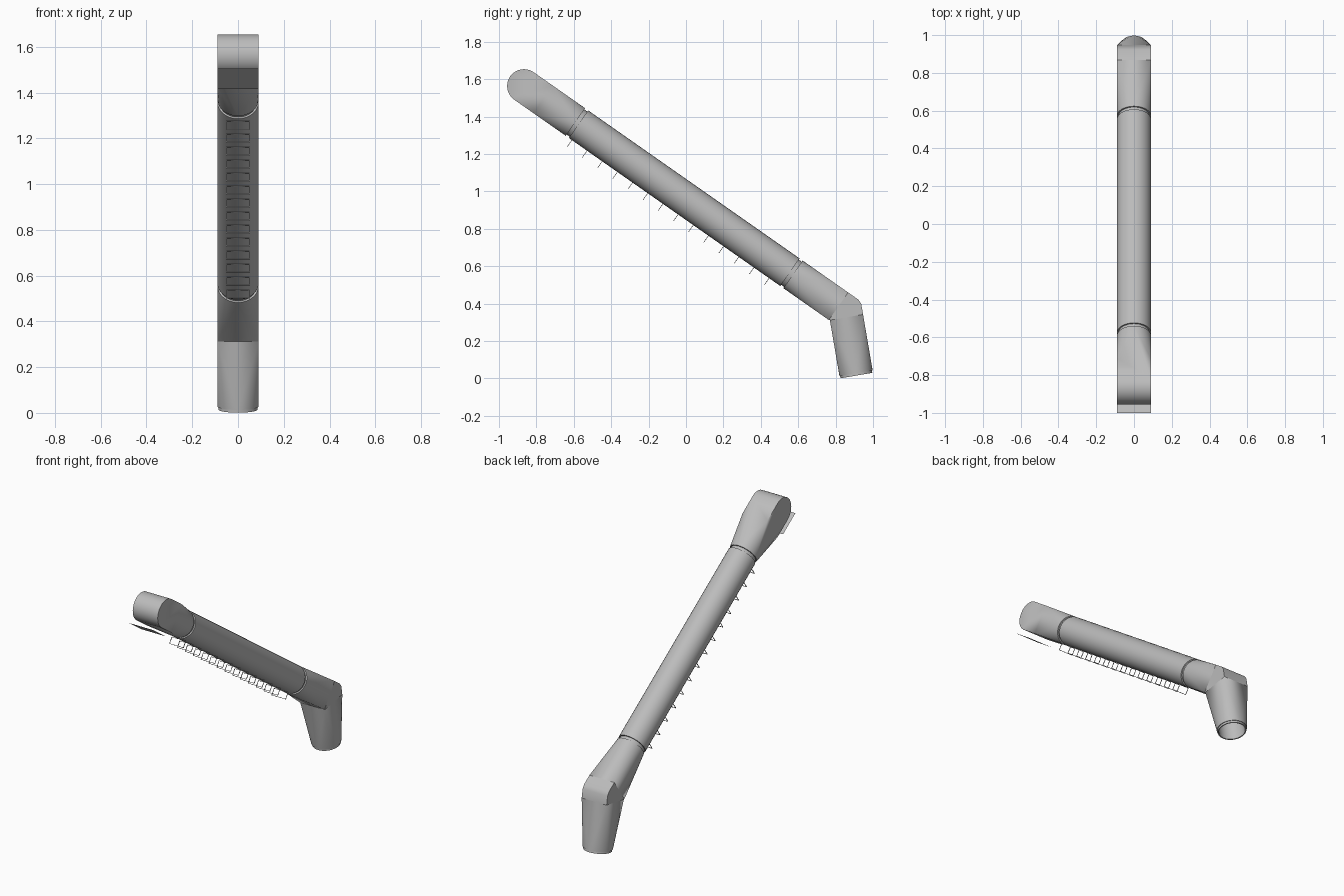
import bpy, bmesh, math
from mathutils import Matrix, Vector

cube = bpy.data.objects.get("Cube")
if cube:
    bpy.data.objects.remove(cube, do_unlink=True)

R = 0.09          # tube radius, also half of the square sections
SEG = 32

grey = bpy.data.materials.new("light_grey")
grey.use_nodes = True
grey.diffuse_color = (0.5, 0.5, 0.5, 1)
grey.node_tree.nodes["Principled BSDF"].inputs["Base Color"].default_value = (0.5, 0.5, 0.5, 1)


def frame(y, z, tilt):
    """Local z runs down the part, local y points to its underside."""
    a = math.radians(tilt)
    m = Matrix(((1, 0, 0),
                (0, -math.sin(a), math.cos(a)),
                (0, -math.cos(a), -math.sin(a)))).to_4x4()
    m.translation = (0, y, z)
    return m


ARM = frame(-0.583, 1.365, 35)
LEG = frame(0.909, 0.028, 80.3)
ARM_LEN = 1.40


def finish(name, bm, smooth=True):
    me = bpy.data.meshes.new(name)
    bm.to_mesh(me)
    bm.free()
    me.materials.append(grey)
    if smooth:
        me.shade_smooth()
        me.set_sharp_from_angle(angle=math.radians(30))
    ob = bpy.data.objects.new(name, me)
    bpy.context.collection.objects.link(ob)
    return ob


def ring(m, t, r=R):
    return [m @ Vector((r * math.cos(i * math.tau / SEG), r * math.sin(i * math.tau / SEG), t))
            for i in range(SEG)]


def pair(m, side, t):
    return [m @ Vector((x, side, t)) for x in (-R, R)]


def square(m, t):
    return pair(m, -R, t) + pair(m, R, t)


def hull(name, points, open_end=None):
    """Convex solid round the points; open_end drops the cap at local z = 0."""
    bm = bmesh.new()
    for p in points:
        bm.verts.new(p)
    bmesh.ops.convex_hull(bm, input=bm.verts[:])
    bmesh.ops.dissolve_limit(bm, angle_limit=0.01, verts=bm.verts[:], edges=bm.edges[:])
    bmesh.ops.recalc_face_normals(bm, faces=bm.faces[:])
    if open_end:
        inv = open_end.inverted()
        caps = [f for f in bm.faces if all(abs((inv @ v.co).z) < 0.001 for v in f.verts)]
        bmesh.ops.delete(bm, geom=caps, context='FACES')
    return finish(name, bm)


def lathe(name, m, profile):
    bm = bmesh.new()
    rings = [[bm.verts.new(p) for p in ring(m, t, r)] for r, t in profile]
    for a, b in zip(rings, rings[1:]):
        for i in range(SEG):
            j = (i + 1) % SEG
            bm.faces.new((a[i], a[j], b[j], b[i]))
    bmesh.ops.remove_doubles(bm, verts=bm.verts[:], dist=1e-5)
    bmesh.ops.recalc_face_normals(bm, faces=bm.faces[:])
    return finish(name, bm)


# Straight tube and the thinner core that shows in the joint grooves
for name, r, gap in (("arm_tube", R, 0.01), ("joint_core", 0.082, -0.03)):
    lathe(name, ARM, [(0, gap), (r, gap), (r, ARM_LEN - gap), (0, ARM_LEN - gap)])

# Head: round collar blending to a square block with a rounded end
head = ring(ARM, -0.01) + square(ARM, -0.22)
for i in range(17):
    a = math.pi * i / 16
    head += pair(ARM, R * math.cos(a), -0.346 - R * math.sin(a))
hull("head", head)

# Elbow: round collar to square, rounded corner, square to round leg
BEND, KNEE = 1.707, -0.303
hull("elbow_upper", ring(ARM, ARM_LEN + 0.01) + square(ARM, BEND))
corner = [Vector((x, 0.922, 0.421)) for x in (-R, R)]
hull("elbow_corner", square(ARM, BEND) + square(LEG, KNEE) + corner
     + pair(ARM, -R, 1.747) + pair(LEG, -R, -0.36))
hull("leg", square(LEG, KNEE) + ring(LEG, 0), open_end=LEG)

# Hollow socket with a small lip in the foot of the leg
lathe("leg_socket", LEG, [(R, 0), (0.086, 0), (0.086, 0.013), (0.079, 0.013),
                          (0.079, -0.25), (0, -0.25)])

# Thin panel floating under the head
bm = bmesh.new()
near, far = pair(ARM, 0.125, -0.421), pair(ARM, 0.125, -0.265)
bm.faces.new([bm.verts.new(p) for p in near + far[::-1]])
finish("head_panel", bm, smooth=False)

# Row of thin wire frames along the underside of the tube
bm = bmesh.new()
WIRE, HALF, INNER, OUTER = 0.003, 0.05, 0.09, 0.132
MID = (INNER + OUTER) / 2


def bar(x, y, t, sx, sy):
    m = ARM @ Matrix.Translation((x, y, t)) @ Matrix.Diagonal((sx, sy, WIRE, 1))
    bmesh.ops.create_cube(bm, size=1, matrix=m)


for i in range(14):
    t = 0.03 + 0.099 * i
    for y in (INNER, OUTER):
        bar(0, y, t, 2 * HALF, WIRE)
    for x in (-HALF, HALF):
        bar(x, MID, t, WIRE, OUTER - INNER)
bmesh.ops.recalc_face_normals(bm, faces=bm.faces[:])
finish("underside_frames", bm, smooth=False)
